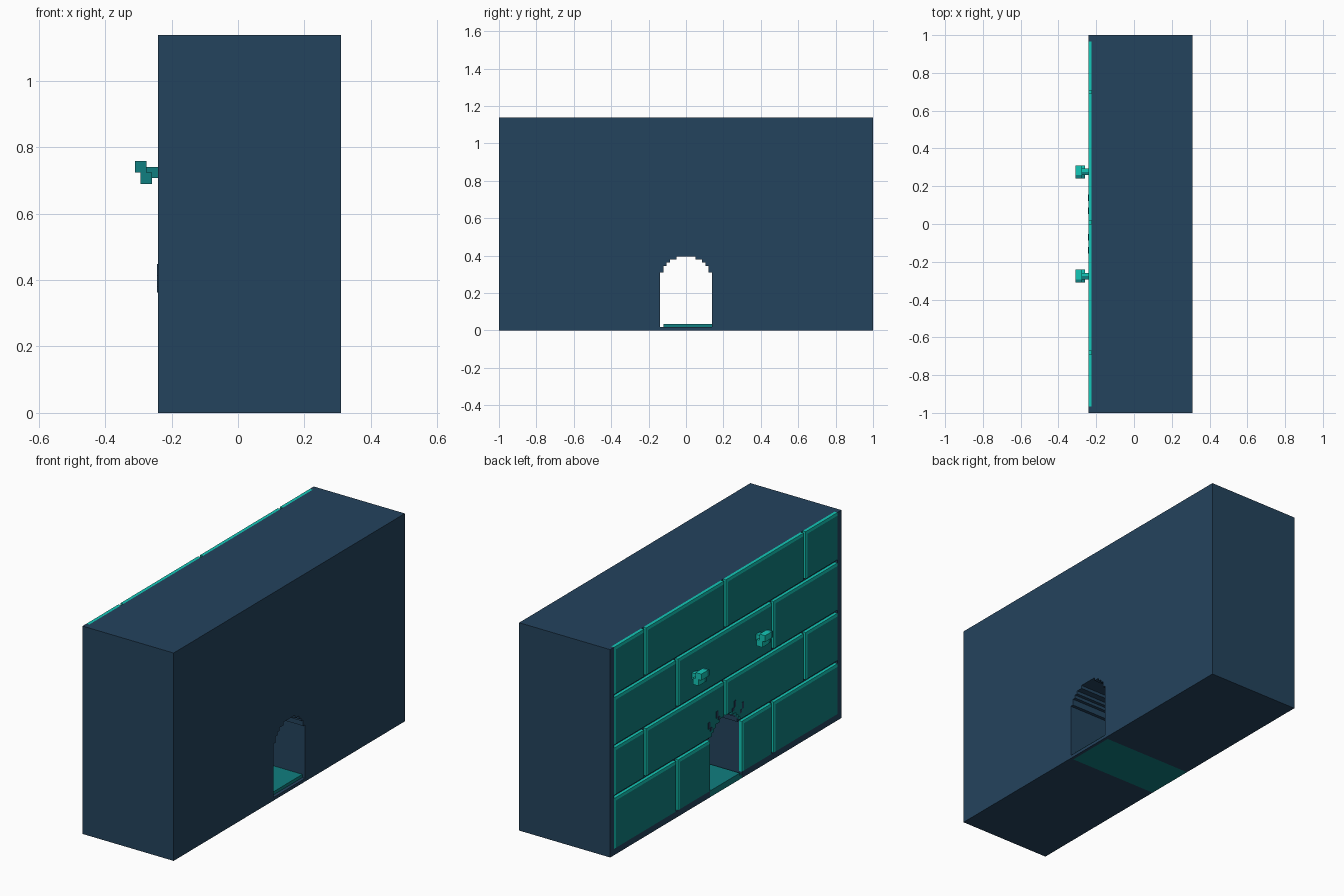
import bpy
import bmesh
from mathutils import Vector

V = 2 / 116                 # one block unit; all sizes below are counted in it
FACE, BACK, WALL = -14, 18, -13   # brick face, rear face and mortar plane on x

old = bpy.data.objects.get("Cube")
if old:
    bpy.data.objects.remove(old, do_unlink=True)


def material(name, colour):
    m = bpy.data.materials.new(name)
    m.use_nodes = True
    m.diffuse_color = (*colour, 1)
    m.node_tree.nodes["Principled BSDF"].inputs["Base Color"].default_value = (*colour, 1)
    return m


NAVY = material("navy stone", (0.0176, 0.056, 0.11))
TEAL = material("teal", (0.005, 0.21, 0.215))
BRIGHT = material("bright teal", (0.007, 0.58, 0.48))


def add_box(bm, x, y, z):
    """Box from three (low, high) ranges; returns its geometry."""
    verts = bmesh.ops.create_cube(bm, size=1)["verts"]
    for v in verts:
        for axis, (low, high) in enumerate((x, y, z)):
            v.co[axis] = (high if v.co[axis] > 0 else low) * V
    faces = {f for v in verts for f in v.link_faces}
    edges = {e for v in verts for e in v.link_edges}
    return list(verts) + list(edges) + list(faces)


def finish(bm, name, *mats):
    bmesh.ops.recalc_face_normals(bm, faces=bm.faces)
    mesh = bpy.data.meshes.new(name)
    bm.to_mesh(mesh)
    bm.free()
    for m in mats:
        mesh.materials.append(m)
    obj = bpy.data.objects.new(name, mesh)
    bpy.context.collection.objects.link(obj)
    return obj


def boxes(name, mat, *ranges):
    bm = bmesh.new()
    for r in ranges:
        add_box(bm, *r)
    return finish(bm, name, mat)


def prism(name, mat, outline, x0, x1):
    """Extrude a (y, z) outline along x."""
    bm = bmesh.new()
    face = bm.faces.new([bm.verts.new((x0 * V, y * V, z * V)) for y, z in outline])
    new = bmesh.ops.extrude_face_region(bm, geom=[face])["geom"]
    shift = Vector(((x1 - x0) * V, 0, 0))
    bmesh.ops.translate(bm, vec=shift, verts=[g for g in new if isinstance(g, bmesh.types.BMVert)])
    return finish(bm, name, mat)


# Stepped arch: half widths and the height each one reaches
steps = [(8, 18), (7, 20), (6, 21), (5, 22), (3, 23)]


def arch(bottom):
    half, z = [], bottom
    for width, top in steps:
        half += [(width, z), (width, top)]
        z = top
    return half + [(-y, h) for y, h in reversed(half)]


# Wall with the passage running through it
prism("wall", NAVY, [(58, 0), (58, 66), (-58, 66), (-58, 0)] + arch(0)[::-1], WALL, BACK)

# Dark frame flush with the brick face
layer = (FACE, WALL)
boxes("frame", NAVY,
      (layer, (-58, -56), (0, 66)), (layer, (56, 58), (0, 66)),
      (layer, (-56, -8), (0, 2)), (layer, (8, 56), (0, 2)))

# Passage floor and its rear sill
boxes("passage_floor", TEAL,
      ((FACE, 17), (-8, 8), (0, 1)), ((FACE, 17), (-7, 8), (1, 2)))
boxes("passage_sill", NAVY, ((17, BACK), (-8, 8), (0, 1)))


# Brick courses: each brick has a bright upper row and a bright side column
def course(name, z0, z1, spans):
    bm = bmesh.new()
    for y0, y1 in spans:
        bottom = len(bm.faces)
        geom = add_box(bm, layer, (y0, y1), (z0, z1))
        for axis, cut in ((2, z1 - 1), (1, y1 - 1)):
            normal = Vector((0, 0, 0))
            normal[axis] = 1
            geom = bmesh.ops.bisect_plane(bm, geom=geom, plane_co=normal * cut * V,
                                          plane_no=normal)["geom"]
        bm.faces.ensure_lookup_table()
        for f in bm.faces[bottom:]:
            c = f.calc_center_median() / V
            if y0 - 0.1 < c.y < y1 + 0.1:
                f.material_index = int(c.z > z1 - 1 or c.y > y1 - 1)
    return finish(bm, name, TEAL, BRIGHT)


def spans(joints):
    starts = [-56] + [j + 1 for j in joints]
    return list(zip(starts, joints + [56]))


wide, narrow = [-24, 24], [-40, 0, 40]
course("bricks_bottom", 2, 18, [(-56, -24), (-23, -8), (8, 24), (25, 56)])
lower = course("bricks_lower", 19, 34, spans(narrow))
course("bricks_upper", 35, 50, spans(wide))
course("bricks_top", 51, 66, spans(narrow))

# Cut the arch out of the lower course
cutter = prism("arch_cutter", TEAL, arch(-2), FACE - 2, WALL + 2)
cutter.hide_render = True
cutter.hide_viewport = True
cut = lower.modifiers.new("arch", "BOOLEAN")
cut.operation = "DIFFERENCE"
cut.solver = "EXACT"
cut.object = cutter

# Dark joints fanning out above the arch, as thin plates
fan = [(3, 23), (4, 24), (4, 25), (7, 21), (8, 22), (8, 23)]
boxes("arch_joints", NAVY,
      *[((FACE - 0.15, FACE + 0.1), (y, y + 1), (z, z + 1))
        for a, z in fan for y in (a, -a - 1)])

# Two stepped pegs: bright, with a darker strip along one side
for name, y in (("left_peg", 16), ("right_peg", -16)):
    for part, mat, head, arm in (("_light", BRIGHT, (y - 1, y + 2), (y, y + 1)),
                                 ("_shade", TEAL, (y - 2, y - 1), (y - 1, y))):
        boxes(name + part, mat,
              ((-18, -16), head, (42, 44)),
              ((-17, -15), head, (40, 42)),
              ((-16, FACE), arm, (41, 43)))
